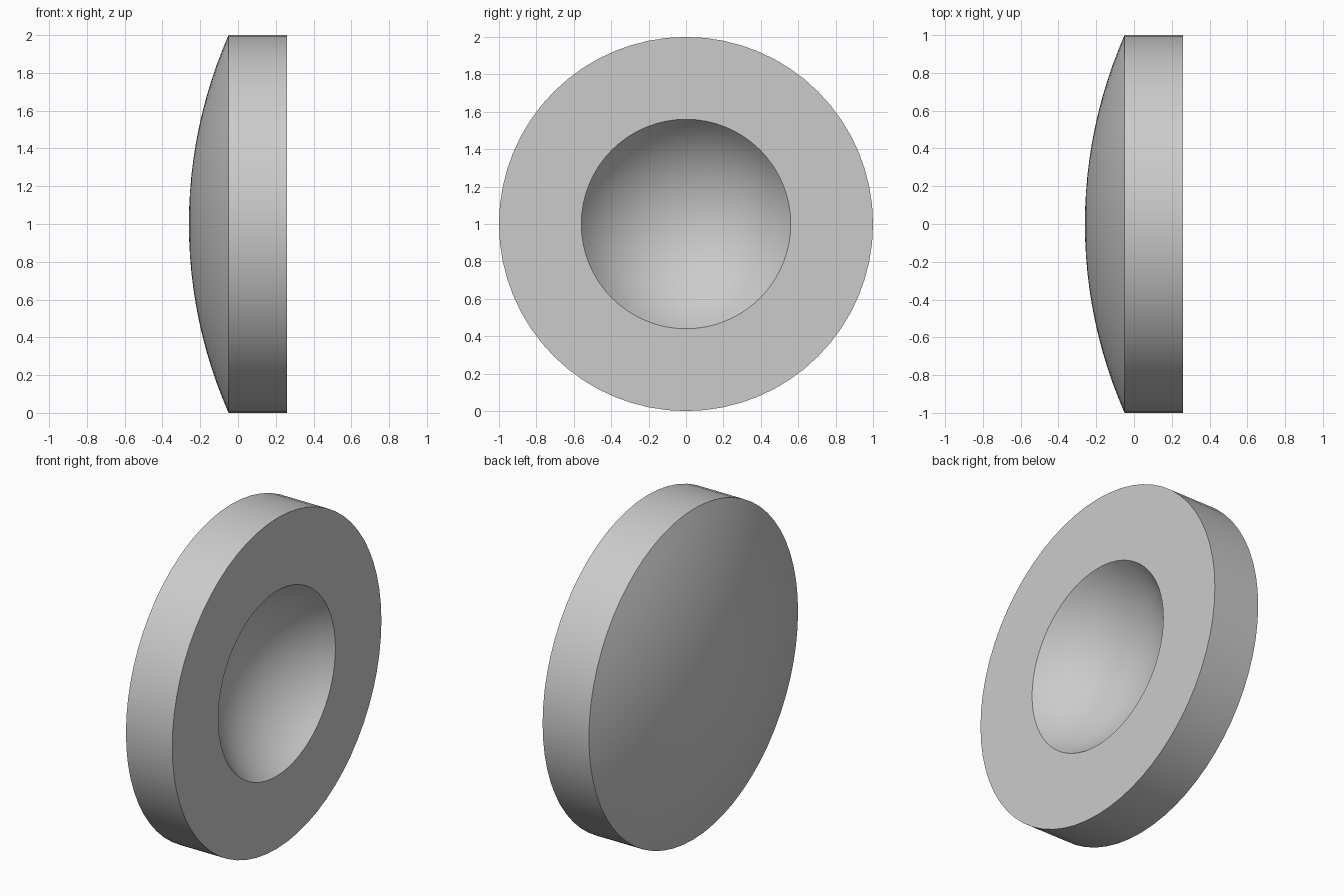
import bpy, bmesh, math

cube = bpy.data.objects.get("Cube")
if cube:
    bpy.data.objects.remove(cube, do_unlink=True)

SIDES = 64
RIM = 1.0            # outer radius
EDGE_X = -0.05       # where the domed face meets the rim
FRONT_X = 0.26       # flat ring
DOME_SAG = 0.21
BOWL_R = 0.56        # opening of the hollow
BOWL_SAG = 0.30


def arc(radius, sag, steps):
    """Points (distance from the pole, radius) along a spherical cap."""
    ball = (radius ** 2 + sag ** 2) / (2 * sag)
    end = math.asin(radius / ball)
    return [(ball * (1 - math.cos(end * i / steps)), ball * math.sin(end * i / steps))
            for i in range(steps + 1)]


# Half section: dome pole, rim, flat ring, hollow pole
dome = [(EDGE_X - DOME_SAG + d, r) for d, r in arc(RIM, DOME_SAG, 12)]
bowl = [(FRONT_X - BOWL_SAG + d, r) for d, r in arc(BOWL_R, BOWL_SAG, 14)]
profile = dome + [(FRONT_X, RIM)] + bowl[::-1]

# Lens body: spin the section about the x axis
bm = bmesh.new()
verts = [bm.verts.new((x, 0, r + 1)) for x, r in profile]
edges = [bm.edges.new(pair) for pair in zip(verts, verts[1:])]
bmesh.ops.spin(bm, geom=verts + edges, cent=(0, 0, 1), axis=(1, 0, 0),
               angle=math.tau, steps=SIDES, use_duplicate=False)
bmesh.ops.remove_doubles(bm, verts=bm.verts, dist=0.0005)
bmesh.ops.recalc_face_normals(bm, faces=bm.faces)
mesh = bpy.data.meshes.new("lens_body")
bm.to_mesh(mesh)
bm.free()
lens = bpy.data.objects.new("lens_body", mesh)
bpy.context.collection.objects.link(lens)

# Plain grey
grey = bpy.data.materials.new("light_grey")
grey.use_nodes = True
colour = (0.6, 0.6, 0.6, 1)
grey.diffuse_color = colour
grey.node_tree.nodes["Principled BSDF"].inputs["Base Color"].default_value = colour
mesh.materials.append(grey)

# Smooth curves, crisp rims
bpy.ops.object.select_all(action="DESELECT")
lens.select_set(True)
bpy.context.view_layer.objects.active = lens
bpy.ops.object.shade_smooth_by_angle(angle=math.radians(30))
